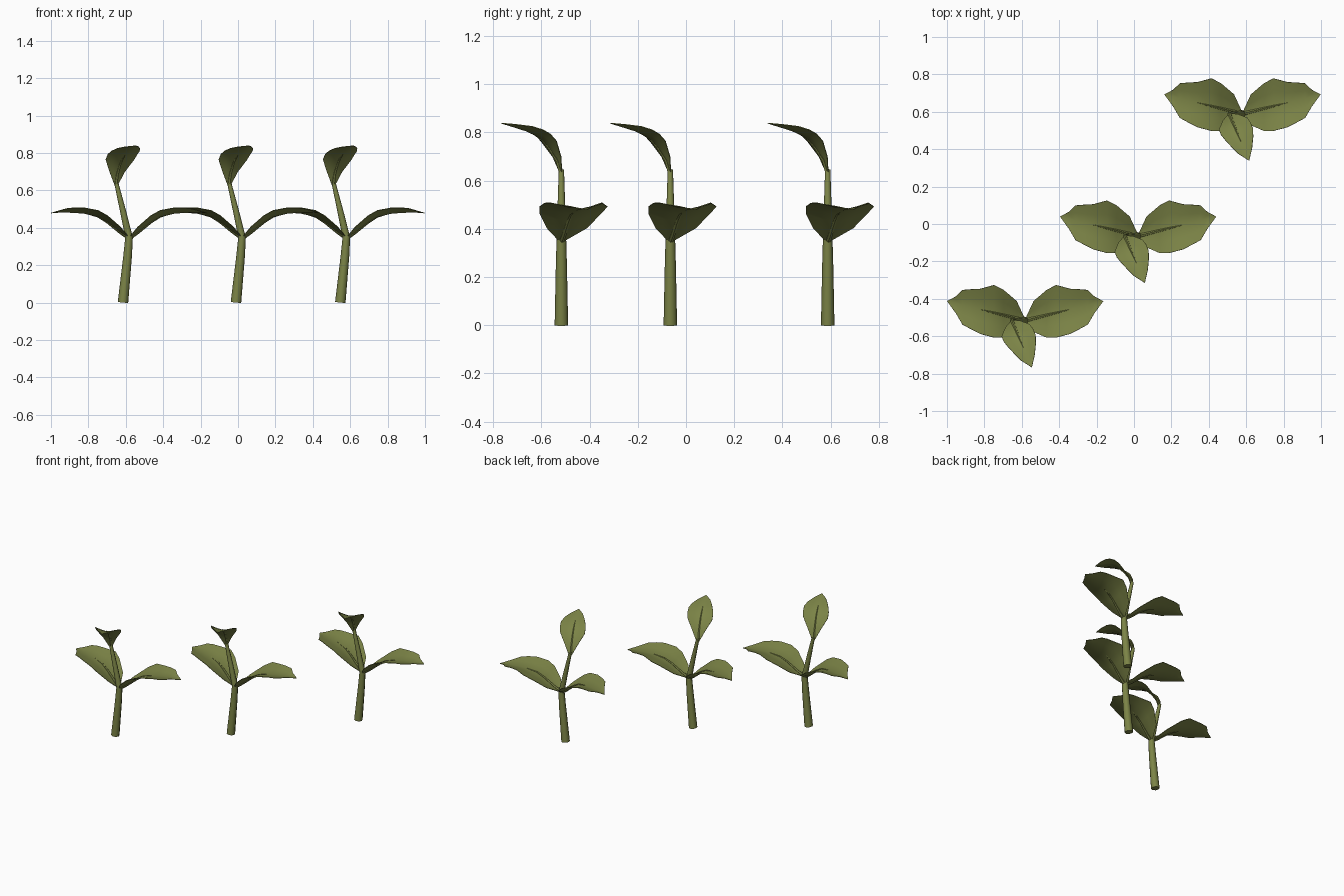
import bpy, bmesh, math
from mathutils import Vector

if "Cube" in bpy.data.objects:
    bpy.data.objects.remove(bpy.data.objects["Cube"], do_unlink=True)

# One flat leaf green
green = bpy.data.materials.new("olive_green")
green.use_nodes = True
color = (0.20, 0.23, 0.062, 1)
green.diffuse_color = color
bsdf = green.node_tree.nodes["Principled BSDF"]
bsdf.inputs["Base Color"].default_value = color
bsdf.inputs["Roughness"].default_value = 0.9


def finish(bm, name):
    """Turn a bmesh into a smooth shaded mesh with sharp rims."""
    mesh = bpy.data.meshes.new(name)
    bm.to_mesh(mesh)
    bm.free()
    mesh.materials.append(green)
    for poly in mesh.polygons:
        poly.use_smooth = True
    mesh.set_sharp_from_angle(angle=math.radians(50))
    return mesh


def tube(name, points, radii, sides=8):
    """Tapered tube swept along a path, with capped ends."""
    bm = bmesh.new()
    pts = [Vector(p) for p in points]
    rings = []
    for i, p in enumerate(pts):
        along = pts[min(i + 1, len(pts) - 1)] - pts[max(i - 1, 0)]
        turn = Vector((0, 0, 1)).rotation_difference(along)
        ring = []
        for k in range(sides):
            a = math.tau * k / sides
            ring.append(bm.verts.new(p + turn @ Vector((math.cos(a), math.sin(a), 0)) * radii[i]))
        rings.append(ring)
    for a, b in zip(rings, rings[1:]):
        for k in range(sides):
            n = (k + 1) % sides
            bm.faces.new((a[k], a[n], b[n], b[k]))
    bm.faces.new(rings[0][::-1])
    bm.faces.new(rings[-1])
    bmesh.ops.recalc_face_normals(bm, faces=bm.faces)
    return finish(bm, name)


def midrib(origin, along, stations):
    return [Vector(origin) + Vector(along) * s + Vector((0, 0, z)) for s, _, _, z, _ in stations]


def leaf(name, origin, along, across, stations):
    """Folded blade; a station is distance, two half widths, midrib height, edge lift."""
    bm = bmesh.new()
    rows = []
    for p, (s, wa, wb, z, lift) in zip(midrib(origin, along, stations), stations):
        row = []
        for t in (-1, -0.5, 0, 0.5, 1):
            w = wa if t > 0 else wb
            offset = Vector(across) * w * abs(t) + Vector((0, 0, lift * abs(t) ** 1.3))
            row.append(bm.verts.new(p + offset))
        rows.append(row)
    for a, b in zip(rows, rows[1:]):
        for k in range(4):
            bm.faces.new((a[k], b[k], b[k + 1], a[k + 1]))
    bmesh.ops.remove_doubles(bm, verts=bm.verts, dist=0.0005)
    bm.normal_update()
    if sum(f.normal.z for f in bm.faces) < 0:
        bmesh.ops.reverse_faces(bm, faces=bm.faces)
    bmesh.ops.solidify(bm, geom=bm.faces[:], thickness=0.003)
    bmesh.ops.recalc_face_normals(bm, faces=bm.faces)
    return finish(bm, name)


# Side leaf blade, measured outward from the fork
side_blade = [
    (0, 0.008, -0.008, 0.345, 0.005),
    (0.045, 0.094, -0.071, 0.375, 0.03),
    (0.115, 0.136, -0.119, 0.43, 0.036),
    (0.165, 0.149, -0.131, 0.46, 0.034),
    (0.24, 0.11, -0.13, 0.478, 0.03),
    (0.29, 0.095, -0.117, 0.482, 0.027),
    (0.335, 0.08, -0.104, 0.484, 0.02),
    (0.37, 0.037, -0.053, 0.484, 0.01),
    (0.418, 0, 0, 0.48, 0),
]
# Top leaf blade, curling forward from the tip of the stem
top_blade = [
    (0, -0.01, 0.01, 0.63, 0),
    (0.018, -0.046, 0.042, 0.685, 0.015),
    (0.055, -0.084, 0.08, 0.737, 0.028),
    (0.085, -0.084, 0.086, 0.768, 0.026),
    (0.118, -0.075, 0.086, 0.79, 0.022),
    (0.16, -0.06, 0.07, 0.808, 0.018),
    (0.215, -0.038, 0.04, 0.824, 0.01),
    (0.271, 0, 0, 0.84, 0),
]
top_origin, top_along, top_across = (-0.07, 0, 0), (0.39, -0.92, 0), (0.92, 0.39, 0)

# Shared parts, centred on the fork of the stem
fork = (0, 0, 0.345)
parts = {
    "lower_stem": tube("lower_stem", [(-0.033, 0, 0), (-0.008, 0, 0.25), (0, 0, 0.355)],
                       [0.028, 0.023, 0.02]),
    "upper_stem": tube("upper_stem", [fork, (-0.033, 0, 0.49), (-0.07, 0, 0.645)],
                       [0.02, 0.016, 0.011]),
    "top_leaf": leaf("top_leaf", top_origin, top_along, top_across, top_blade),
    "top_vein": tube("top_vein", midrib(top_origin, top_along, top_blade)[:6],
                     [0.011, 0.009, 0.007, 0.006, 0.004, 0.001], 6),
}
for side, sign in (("left", 1), ("right", -1)):
    along = (sign, 0.25, 0)
    parts[side + "_leaf"] = leaf(side + "_leaf", (0, 0, 0), along, (0, 1, 0), side_blade)
    parts[side + "_vein"] = tube(side + "_vein", midrib((0, 0, 0), along, side_blade)[:5],
                                 [0.012, 0.01, 0.008, 0.006, 0.001], 6)

# Three identical seedlings in a diagonal row
for label, x, y in (("front", -0.582, -0.517), ("middle", 0.022, -0.065), ("back", 0.58, 0.588)):
    for name, mesh in parts.items():
        obj = bpy.data.objects.new(label + "_" + name, mesh)
        obj.location = (x, y, 0)
        bpy.context.collection.objects.link(obj)
